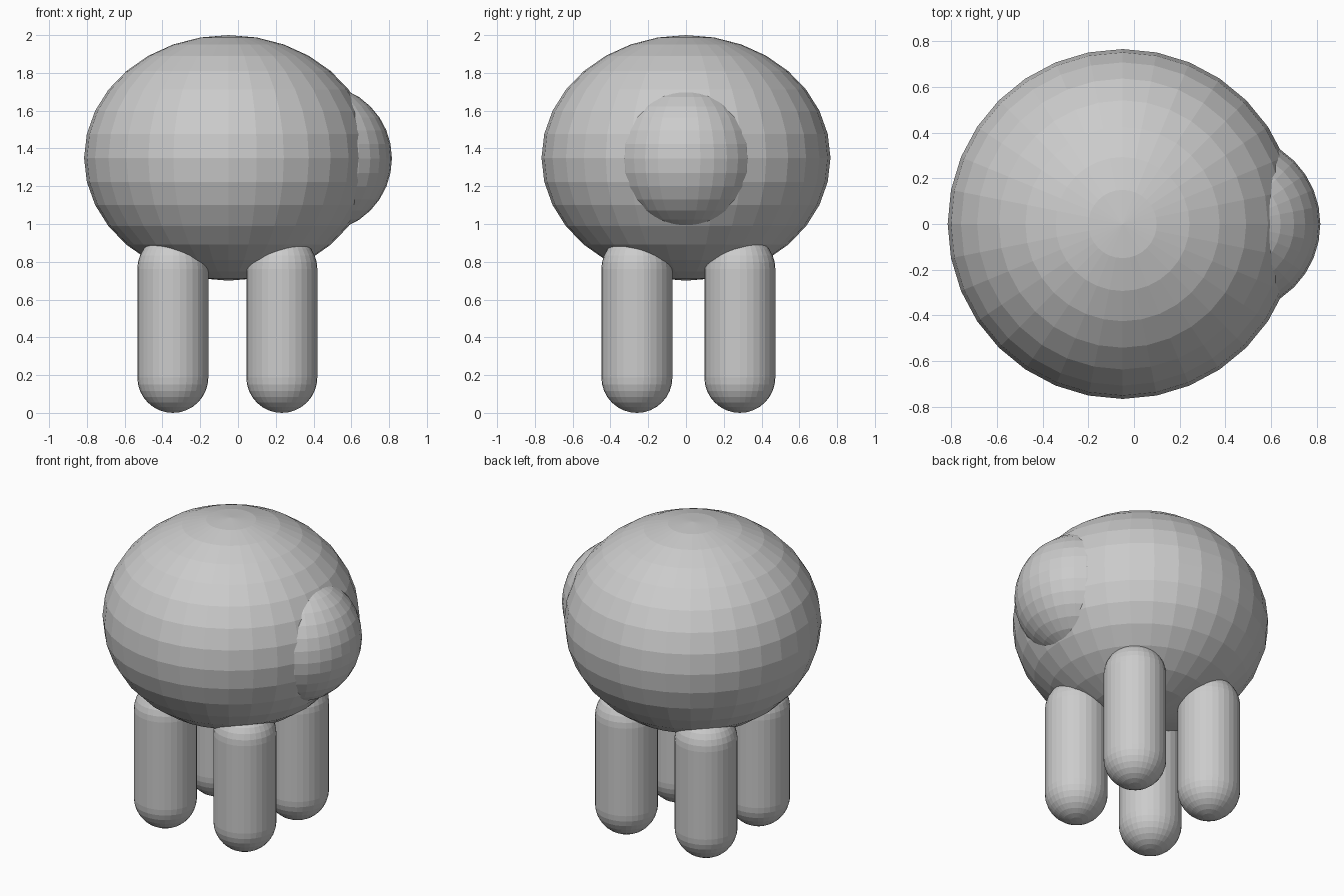
import bpy, bmesh
from math import sin, cos, pi
from mathutils import Matrix

if "Cube" in bpy.data.objects:
    bpy.data.objects.remove(bpy.data.objects["Cube"])


def add_object(name, bm, location):
    bmesh.ops.recalc_face_normals(bm, faces=bm.faces)
    mesh = bpy.data.meshes.new(name)
    bm.to_mesh(mesh)
    bm.free()
    obj = bpy.data.objects.new(name, mesh)
    obj.location = location
    bpy.context.collection.objects.link(obj)
    return obj


def ellipsoid(name, location, radii):
    bm = bmesh.new()
    bmesh.ops.create_uvsphere(bm, u_segments=32, v_segments=16, radius=1,
                              matrix=Matrix.Diagonal((*radii, 1)))
    return add_object(name, bm, location)


def capsule(name, x, y, radius, height, sides=32, steps=8):
    # Half outline with round ends, spun about the z axis
    arc = [pi / 2 * i / steps for i in range(steps + 1)]
    profile = [(radius * sin(a), radius - radius * cos(a)) for a in arc]
    profile += [(r, height - z) for r, z in reversed(profile)]
    bm = bmesh.new()
    verts = [bm.verts.new((r, 0, z)) for r, z in profile]
    edges = [bm.edges.new(pair) for pair in zip(verts, verts[1:])]
    bmesh.ops.spin(bm, geom=verts + edges, cent=(0, 0, 0), axis=(0, 0, 1),
                   angle=2 * pi, steps=sides)
    bmesh.ops.remove_doubles(bm, verts=bm.verts, dist=1e-4)
    return add_object(name, bm, (x, y, 0))


# Large squashed body
ellipsoid("body", (-0.05, 0, 1.35), (0.765, 0.765, 0.65))

# Round head, half sunk into the body on the +x side
ellipsoid("head", (0.425, 0, 1.347), (0.39, 0.39, 0.39))

# Four round-ended legs
for x_name, x in (("left", -0.345), ("right", 0.232)):
    for y_name, y in (("front", -0.26), ("back", 0.285)):
        capsule(f"{y_name}_{x_name}_leg", x, y, 0.188, 0.95)
